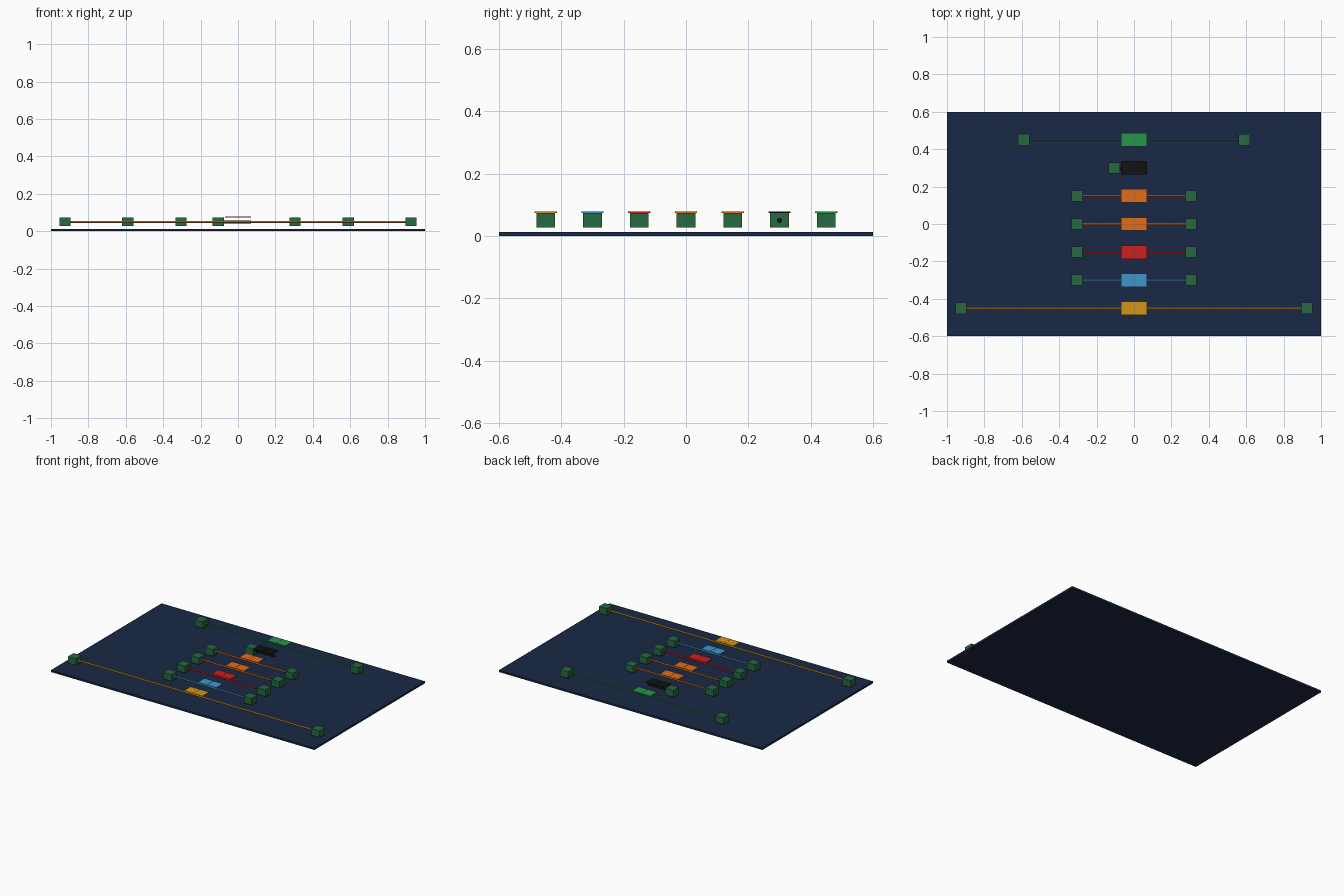
import bpy
from math import pi

if "Cube" in bpy.data.objects:
    bpy.data.objects.remove(bpy.data.objects["Cube"])

mats = {}


def paint(obj, name, rgb):
    if name not in mats:
        mats[name] = bpy.data.materials.new(name)
        mats[name].diffuse_color = (*rgb, 1)
    obj.data.materials.append(mats[name])


def box(name, center, size, mat, rgb):
    bpy.ops.mesh.primitive_cube_add(size=1, location=center)
    o = bpy.context.object
    o.name = name
    o.scale = size
    bpy.ops.object.transform_apply(location=False, rotation=False)
    paint(o, mat, rgb)


def cable(name, x0, x1, y, r, rgb):
    bpy.ops.mesh.primitive_cylinder_add(vertices=16, radius=r, depth=x1 - x0,
                                        location=((x0 + x1) / 2, y, CABLE_Z),
                                        rotation=(0, pi / 2, 0))
    o = bpy.context.object
    o.name = name
    paint(o, name + "_colour", rgb)
    bpy.ops.object.shade_smooth_by_angle()


CABLE_Z = 0.05
GREEN = (0.02, 0.14, 0.055)

# backing board
box("board", (0, 0, 0.0065), (2, 1.2, 0.013), "navy", (0.01, 0.022, 0.06))

# name, y, block centres, cable radius, colour
rows = [
    ("yellow", -0.45, (-0.925, 0.925), 0.0055, (0.65, 0.3, 0.01)),
    ("blue", -0.30, (-0.305, 0.305), 0.0055, (0.05, 0.3, 0.6)),
    ("red", -0.15, (-0.305, 0.305), 0.0055, (0.6, 0.015, 0.015)),
    ("orange_a", 0.0, (-0.305, 0.305), 0.0055, (0.75, 0.15, 0.01)),
    ("orange_b", 0.15, (-0.305, 0.305), 0.0055, (0.75, 0.15, 0.01)),
    ("black", 0.30, (-0.105,), 0.008, (0.006, 0.006, 0.006)),
    ("green", 0.45, (-0.59, 0.59), 0.004, (0.02, 0.3, 0.07)),
]

for name, y, blocks, r, rgb in rows:
    # terminal blocks at the cable ends
    for i, x in enumerate(blocks):
        box(f"{name}_connector_{i}", (x, y, CABLE_Z), (0.06, 0.06, 0.046), "connector_green", GREEN)
    # straight cable; the black one has a free end
    end = blocks[1] - 0.03 if len(blocks) > 1 else 0.07
    cable(f"{name}_cable", blocks[0] + 0.03, end, y, r, rgb)
    # label tag made of two halves
    for side in (-1, 1):
        box(f"{name}_tag_{side}", (side * 0.0355, y, 0.0755), (0.0695, 0.072, 0.005),
            f"{name}_cable_colour", rgb)

for m in bpy.data.materials:
    if m.users and not m.is_grease_pencil:
        m.use_nodes = True
        m.node_tree.nodes["Principled BSDF"].inputs["Base Color"].default_value = m.diffuse_color
